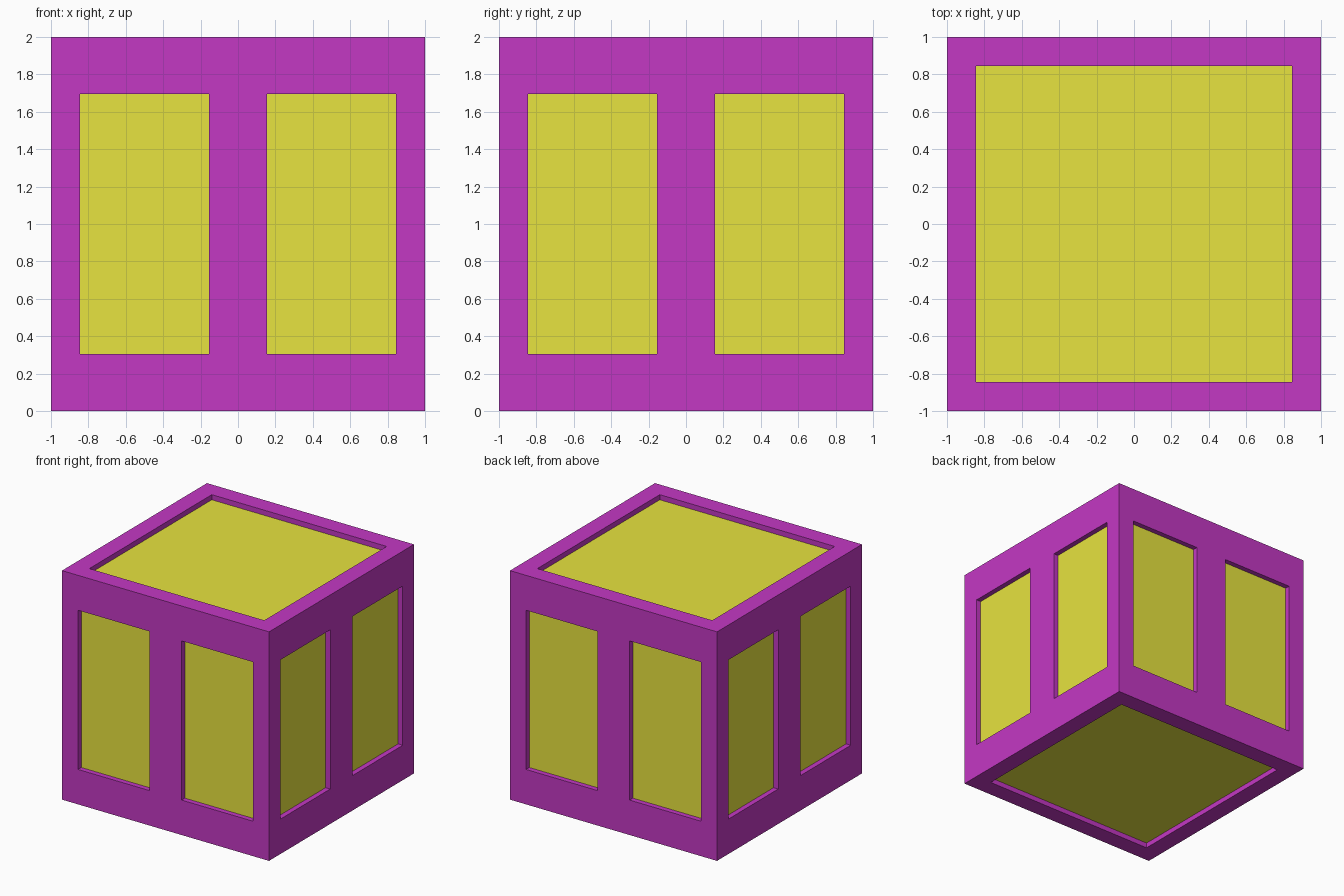
import bpy, bmesh
from math import pi
from mathutils import Matrix, Vector

if "Cube" in bpy.data.objects:
    bpy.data.objects.remove(bpy.data.objects["Cube"])

DEPTH = 0.045  # recess depth of every panel


def material(name, color):
    m = bpy.data.materials.new(name)
    m.diffuse_color = color
    m.use_nodes = True
    m.node_tree.nodes["Principled BSDF"].inputs["Base Color"].default_value = m.diffuse_color
    return m


def add_object(name, bm, mat):
    mesh = bpy.data.meshes.new(name)
    bm.to_mesh(mesh)
    bm.free()
    mesh.materials.append(mat)
    ob = bpy.data.objects.new(name, mesh)
    bpy.context.collection.objects.link(ob)
    return ob


def framed_side(bm, rot, us, vs, openings):
    """Grid of cells on one cube side; opening cells become inward reveals."""
    place = Matrix.Translation((0, 0, 1)) @ rot

    def quad(*pts):
        bm.faces.new([bm.verts.new(place @ Vector(p)) for p in pts])

    for i in range(len(us) - 1):
        for j in range(len(vs) - 1):
            u0, u1, v0, v1 = us[i], us[i + 1], vs[j], vs[j + 1]
            ring = [(u0, v0), (u1, v0), (u1, v1), (u0, v1)]
            if (i, j) not in openings:
                quad(*[(u, v, 1) for u, v in ring])
                continue
            for k in range(4):
                a, b = ring[k], ring[(k + 1) % 4]
                quad((*a, 1), (*b, 1), (*b, 1 - DEPTH), (*a, 1 - DEPTH))


purple = material("purple", (0.55, 0.04, 0.55, 1))
yellow = material("yellow", (0.80, 0.77, 0.05, 1))

# Frame: four sides with two tall openings each
bm = bmesh.new()
for k in range(4):
    rot = Matrix.Rotation(k * pi / 2, 4, 'Z') @ Matrix.Rotation(pi / 2, 4, 'X')
    framed_side(bm, rot, [-1, -0.845, -0.155, 0.155, 0.845, 1],
                [-1, -0.695, 0.695, 1], {(1, 1), (3, 1)})

# Frame: top and bottom with one square opening each
for angle in (0, pi):
    edge = [-1, -0.845, 0.845, 1]
    framed_side(bm, Matrix.Rotation(angle, 4, 'X'), edge, edge, {(1, 1)})
bmesh.ops.remove_doubles(bm, verts=bm.verts, dist=1e-4)
add_object("frame", bm, purple)

# Inner box seen through the openings
bm = bmesh.new()
bmesh.ops.create_cube(bm, size=2 * (1 - DEPTH), matrix=Matrix.Translation((0, 0, 1)))
add_object("inner_box", bm, yellow)
